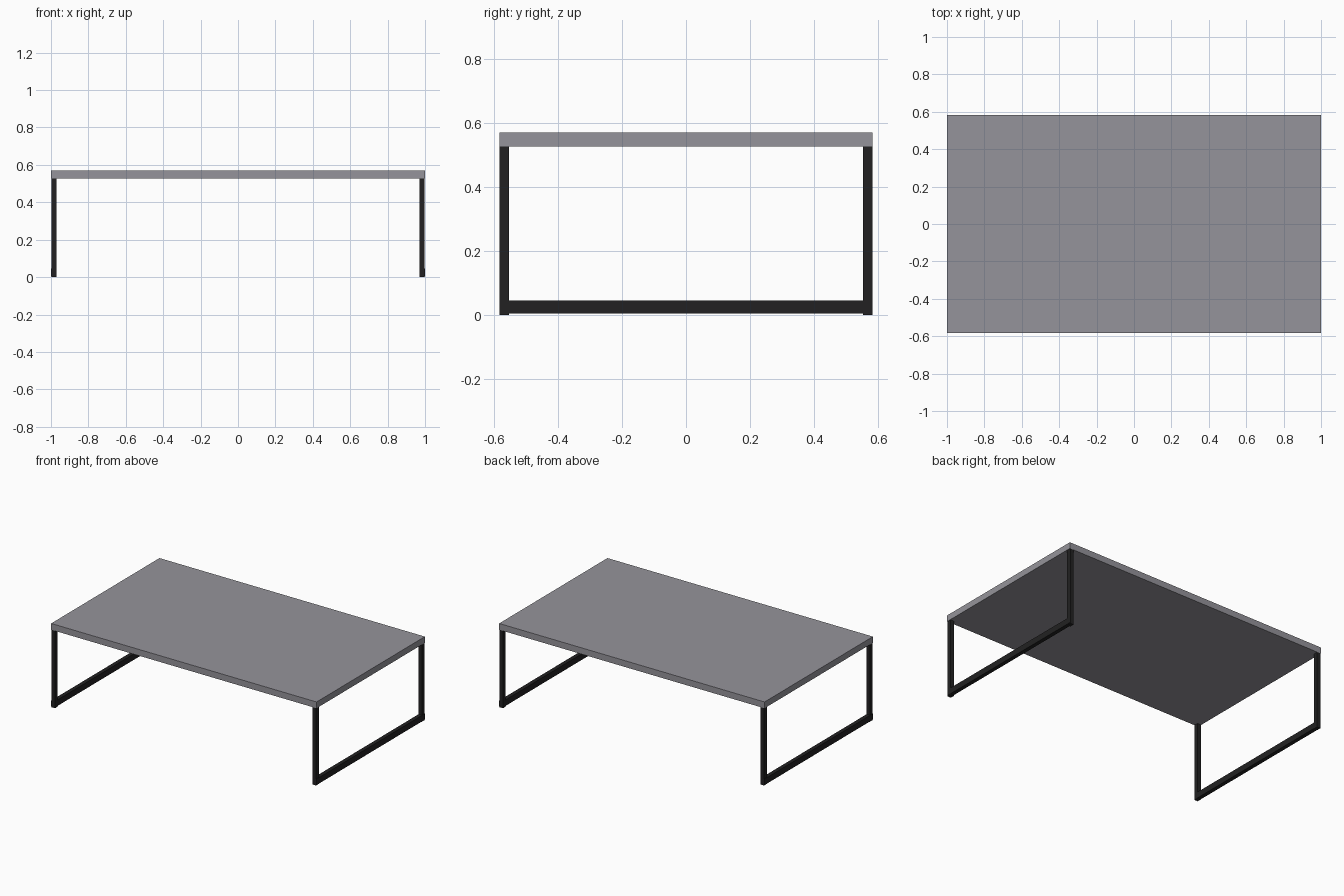
import bpy

if "Cube" in bpy.data.objects:
    bpy.data.objects.remove(bpy.data.objects["Cube"])

def material(name, color):
    m = bpy.data.materials.new(name)
    m.diffuse_color = (*color, 1)
    m.use_nodes = True
    m.node_tree.nodes["Principled BSDF"].inputs["Base Color"].default_value = m.diffuse_color
    return m

grey = material("grey top", (0.30, 0.295, 0.325))
black = material("black metal", (0.016, 0.0155, 0.016))

def box(name, lo, hi, mat):
    """Axis-aligned box between two corners."""
    bpy.ops.mesh.primitive_cube_add(size=1, location=[(a + b) / 2 for a, b in zip(lo, hi)])
    ob = bpy.context.object
    ob.name = name
    ob.scale = [b - a for a, b in zip(lo, hi)]
    bpy.ops.object.transform_apply(location=False, rotation=False, scale=True)
    ob.data.materials.append(mat)
    return ob

W, D, H = 1.0, 0.583, 0.57      # half width, half depth, height
T = 0.029                       # tube thickness
UNDER = 0.527                   # underside of the table top

# table top
box("table_top", (-W, -D, UNDER), (W, D, H), grey)

# open leg frame at each end: two uprights and a floor rail
for side, x0, x1 in (("left", -W + 0.003, -W + T), ("right", W - T, W - 0.003)):
    for end, y0, y1 in (("front", -D, -D + T), ("back", D - T, D)):
        box(f"{side}_{end}_leg", (x0, y0, 0), (x1, y1, UNDER), black)
    rail_x = (-W, -W + T - 0.002) if side == "left" else (W - T + 0.002, W)
    box(f"{side}_floor_rail", (rail_x[0], -D + 0.001, 0.004), (rail_x[1], D - 0.001, 0.045), black)
